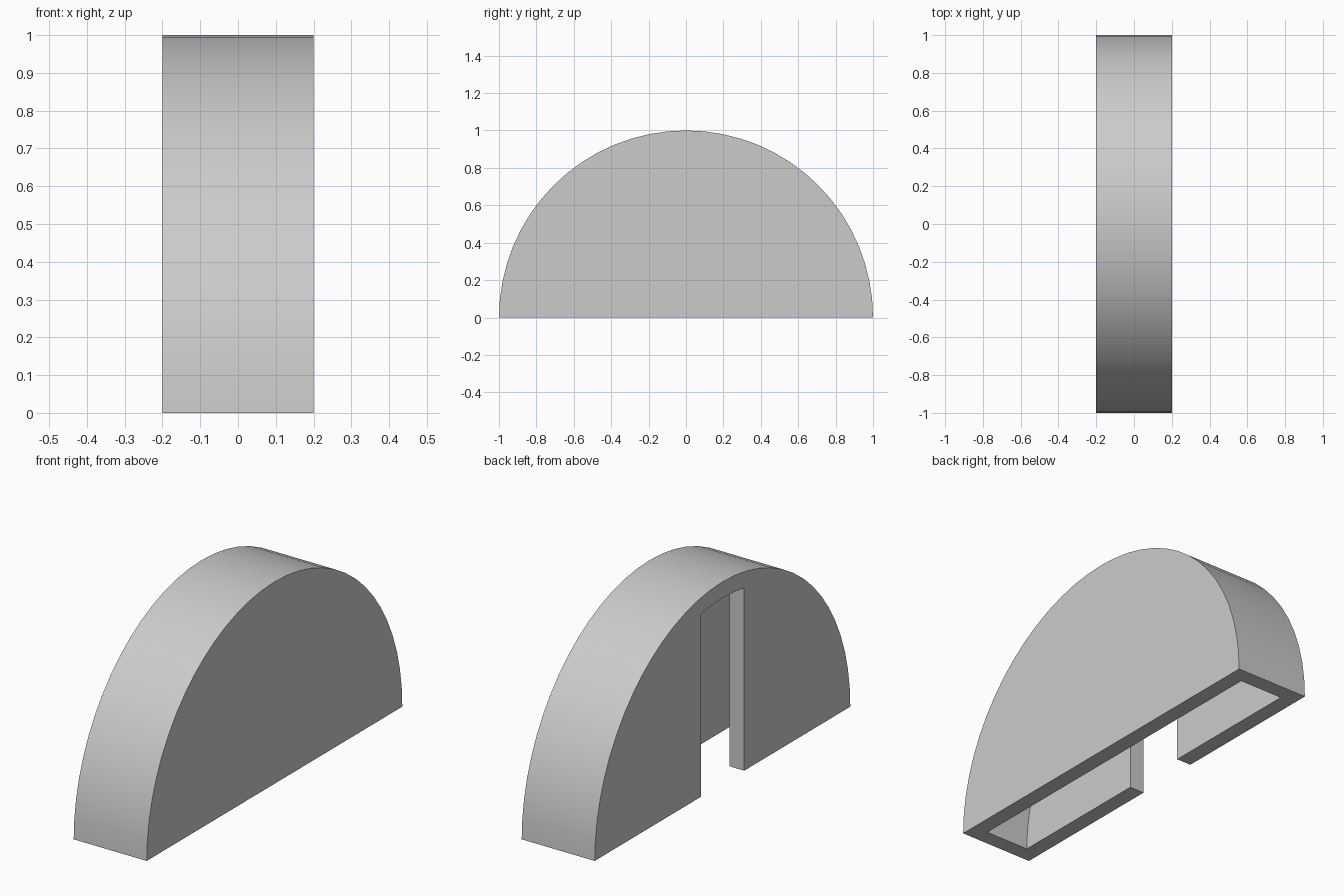
import bpy, bmesh
from math import sin, cos, pi, radians, sqrt

cube = bpy.data.objects.get("Cube")
if cube:
    bpy.data.objects.remove(cube, do_unlink=True)

RADIUS, HALF_WIDTH, WALL = 1.0, 0.2, 0.08
DOOR = 0.17          # half the doorway's width
SEGMENTS = 32

grey = bpy.data.materials.new("plain_grey")
grey.use_nodes = True
colour = (0.6, 0.6, 0.6, 1)
grey.diffuse_color = colour
grey.node_tree.nodes["Principled BSDF"].inputs["Base Color"].default_value = colour


def arc(radius):
    """Half circle in (y, z), from +y over the top to -y."""
    steps = [pi * i / SEGMENTS for i in range(SEGMENTS + 1)]
    return [(radius * cos(a), radius * sin(a)) for a in steps]


def extrude_x(bm, points, x0, x1):
    """Prism along x from a (y, z) outline; returns the face at x0."""
    start = bm.faces.new([bm.verts.new((x0, y, z)) for y, z in points])
    end = [bm.verts.new((x1, y, z)) for y, z in points]
    ring = list(start.verts)
    for i in range(len(ring)):
        j = (i + 1) % len(ring)
        bm.faces.new((ring[i], ring[j], end[j], end[i]))
    bm.faces.new(end[::-1])
    return start


def make_object(name, bm):
    bmesh.ops.recalc_face_normals(bm, faces=bm.faces[:])
    mesh = bpy.data.meshes.new(name)
    bm.to_mesh(mesh)
    bm.free()
    mesh.materials.append(grey)
    obj = bpy.data.objects.new(name, mesh)
    bpy.context.collection.objects.link(obj)
    return obj


# Solid half disc
bm = bmesh.new()
extrude_x(bm, arc(RADIUS), -HALF_WIDTH, HALF_WIDTH)
shell = make_object("arched_shell", bm)

# Room cutter, open below, with the doorway pulled out of its -x side
inner = RADIUS - WALL
depth = HALF_WIDTH - WALL
top = sqrt(inner ** 2 - DOOR ** 2)
outline = arc(inner) + [(DOOR, top), (-DOOR, top)]
outline.sort(key=lambda p: -p[0])
below = -0.1
outline += [(y, below) for y in (-inner, -DOOR, DOOR, inner)]
bm = bmesh.new()
side = extrude_x(bm, outline, -depth, depth)
for y in (DOOR, -DOOR):
    ends = [v for v in side.verts if abs(v.co.y - y) < 1e-5]
    parts = bmesh.utils.face_split(side, ends[0], ends[1])
    side = min((side, parts[0]), key=lambda f: abs(f.calc_center_median().y))
# The middle strip continues out through the wall
door = bmesh.ops.extrude_face_region(bm, geom=[side])["geom"]
for v in (g for g in door if isinstance(g, bmesh.types.BMVert)):
    v.co.x -= 2 * WALL
if side.is_valid:
    bmesh.ops.delete(bm, geom=[side], context="FACES_ONLY")
cutter = make_object("room_cutter", bm)
cutter.hide_render = True

# Hollow the shell
cut = shell.modifiers.new("hollow", "BOOLEAN")
cut.operation, cut.solver, cut.object = "DIFFERENCE", "EXACT", cutter
bpy.ops.object.select_all(action="DESELECT")
shell.select_set(True)
bpy.context.view_layer.objects.active = shell
bpy.ops.object.modifier_apply(modifier=cut.name)
bpy.data.objects.remove(cutter, do_unlink=True)
bpy.ops.object.shade_smooth_by_angle(angle=radians(30))
